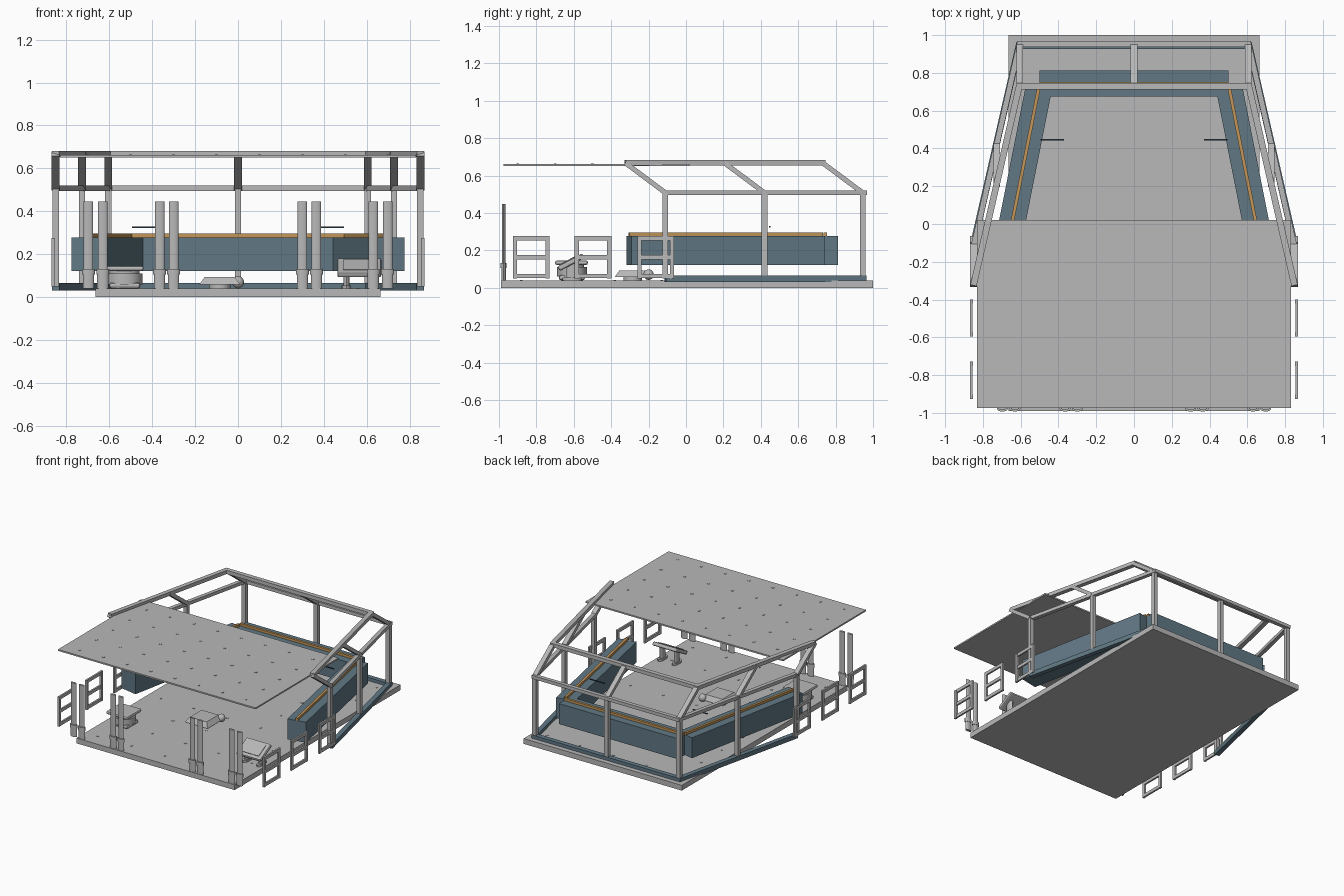
import bpy, bmesh, math
from mathutils import Vector, Matrix

if "Cube" in bpy.data.objects:
    bpy.data.objects.remove(bpy.data.objects["Cube"])


def mat(name, rgb):
    m = bpy.data.materials.new(name)
    m.diffuse_color = (*rgb, 1)
    m.use_nodes = True
    m.node_tree.nodes["Principled BSDF"].inputs["Base Color"].default_value = m.diffuse_color
    return m


GREY = mat("light grey", (0.48, 0.48, 0.48))
BLUE = mat("slate blue", (0.12, 0.19, 0.235))
ORANGE = mat("amber", (0.56, 0.31, 0.10))
DARK = mat("dark slate", (0.03, 0.05, 0.065))


def finish(name, bm, m):
    bmesh.ops.recalc_face_normals(bm, faces=bm.faces)
    me = bpy.data.meshes.new(name)
    bm.to_mesh(me)
    bm.free()
    me.materials.append(m)
    ob = bpy.data.objects.new(name, me)
    bpy.context.collection.objects.link(ob)
    return ob


def add_box(bm, size, matrix):
    bmesh.ops.create_cube(bm, size=1, matrix=matrix @ Matrix.Diagonal((*size, 1)))


def box(name, x, y, z, m, bevel=0):
    """Box from (min, max) ranges."""
    bm = bmesh.new()
    c = [(a + b) / 2 for a, b in (x, y, z)]
    add_box(bm, [b - a for a, b in (x, y, z)], Matrix.Translation(c))
    if bevel:
        bmesh.ops.bevel(bm, geom=bm.edges[:], offset=bevel, segments=2, affect='EDGES', profile=0.5)
    return finish(name, bm, m)


def beam(name, a, b, w, h, m):
    """Rectangular bar between two points; w is sideways, h is upward."""
    a, b = Vector(a), Vector(b)
    d = (b - a).normalized()
    side = d.cross((0, 0, 1))
    side = side.normalized() if side.length > 0.01 else Vector((1, 0, 0))
    rot = Matrix((side, d, side.cross(d))).transposed().to_4x4()
    bm = bmesh.new()
    add_box(bm, (w, (b - a).length, h), Matrix.Translation((a + b) / 2) @ rot)
    return finish(name, bm, m)


def cyl(name, x, y, z0, z1, rx, ry, m, sides=16):
    bm = bmesh.new()
    bmesh.ops.create_cone(bm, cap_ends=True, segments=sides, radius1=1, radius2=1, depth=1,
                          matrix=Matrix.Translation((x, y, (z0 + z1) / 2)) @ Matrix.Diagonal((rx, ry, z1 - z0, 1)))
    ob = finish(name, bm, m)
    bpy.context.view_layer.objects.active = ob
    ob.select_set(True)
    bpy.ops.object.shade_smooth_by_angle(angle=math.radians(40))
    ob.select_set(False)
    return ob


def studs(name, xs, ys, z):
    bm = bmesh.new()
    for x in xs:
        for y in ys:
            add_box(bm, (0.014, 0.014, 0.003), Matrix.Translation((x, y, z)))
    return finish(name, bm, GREY)


# Floor and roof plates with small studs
box("floor_plate", (-0.665, 0.665), (-0.99, 1.0), (0, 0.04), GREY)
box("roof_plate", (-0.83, 0.83), (-0.975, 0.02), (0.652, 0.663), GREY)
studs("floor_studs", [-0.56 + 0.28 * i for i in range(5)], [-0.88 + 0.25 * i for i in range(8)], 0.041)
studs("roof_studs", [-0.7 + 0.2 * i for i in range(8)], [-0.9 + 0.2 * i for i in range(5)], 0.664)

# Frame stations: (x, y) of each post; struts lean forward from the post tops
back, mid, front = (0.605, 0.945), (0.727, 0.42), (0.85, -0.11)
LEAN = 0.215
ZL, ZU = 0.508, 0.668
T = 0.03


def station(tag, x, y):
    beam(tag + "_post", (x, y, 0.05), (x, y, ZL), T, T, GREY)
    beam(tag + "_strut", (x, y, ZL), (x, y - LEAN, ZU), 0.036, 0.026, GREY)


station("back_centre", 0, back[1])
for s, side in ((-1, "left"), (1, "right")):
    for tag, (x, y) in (("back", back), ("middle", mid), ("front", front)):
        station(f"{side}_{tag}", s * x, y)
    bx, by, fx, fy = s * back[0], back[1], s * front[0], front[1]
    beam(side + "_lower_beam", (bx, by + 0.012, ZL), (fx, fy - 0.012, ZL), T, 0.025, GREY)
    beam(side + "_upper_beam", (bx, by - LEAN + 0.012, ZU), (fx, fy - LEAN, ZU), 0.034, 0.028, GREY)
    beam(side + "_bottom_rail", (bx, by + 0.015, 0.048), (fx, fy, 0.048), 0.036, 0.034, BLUE)
w = back[0] + 0.015
beam("back_lower_beam", (-w, back[1] + 0.008, ZL), (w, back[1] + 0.008, ZL), T, 0.025, GREY)
beam("back_upper_beam", (-w, back[1] - LEAN, ZU), (w, back[1] - LEAN, ZU), 0.034, 0.028, GREY)
beam("back_bottom_rail", (-w, back[1], 0.048), (w, back[1], 0.048), 0.036, 0.034, BLUE)

# U-shaped console with an amber strip on top
box("back_console", (-0.5, 0.5), (0.675, 0.812), (0.123, 0.278), BLUE)
box("back_console_strip", (-0.5, 0.5), (0.735, 0.753), (0.278, 0.296), ORANGE)
for s, side in ((-1, "left"), (1, "right")):
    p, q = (s * 0.502, 0.73), (s * 0.707, -0.305)
    beam(side + "_console", (*p, 0.2005), (*q, 0.2005), 0.14, 0.155, BLUE)
    beam(side + "_console_strip", (*p, 0.287), (*q, 0.287), 0.018, 0.018, ORANGE)
    beam(side + "_console_rod", (s * 0.37, 0.447, 0.326), (s * 0.495, 0.447, 0.326), 0.008, 0.006, DARK)

# Paired front pillars with collars
for s, side in ((-1, "left"), (1, "right")):
    for i, x in enumerate((0.30, 0.365, 0.63, 0.697)):
        n = f"{side}_pillar_{i + 1}"
        cyl(n, s * x, -0.975, 0.04, 0.447, 0.0225, 0.009, GREY, 12)
        cyl(n + "_collar", s * x, -0.977, 0.105, 0.132, 0.03, 0.016, GREY, 12)
        cyl(n + "_foot", s * x, -0.975, 0.04, 0.105, 0.026, 0.012, GREY, 12)

# Window frames floating beside the floor
for s, side in ((-1, "left"), (1, "right")):
    for i, yc in enumerate((-0.827, -0.497, -0.162)):
        bm = bmesh.new()
        for dy in (-0.087, 0.087):
            add_box(bm, (0.015, 0.023, 0.226), Matrix.Translation((s * 0.861, yc + dy, 0.163)))
        for z in (0.063, 0.162, 0.264):
            add_box(bm, (0.013, 0.174, 0.024), Matrix.Translation((s * 0.861, yc, z)))
        finish(f"{side}_window_frame_{i + 1}", bm, GREY)

# Left station: stacked stool
box("stool_base", (-0.60, -0.455), (-0.68, -0.54), (0.04, 0.068), GREY, 0.012)
cyl("stool_body", -0.53, -0.61, 0.06, 0.11, 0.085, 0.08, GREY)
cyl("stool_neck", -0.53, -0.61, 0.10, 0.13, 0.07, 0.065, GREY)
box("stool_top", (-0.62, -0.44), (-0.70, -0.525), (0.122, 0.146), GREY, 0.01)

# Centre station: low slab with a ball
bm = bmesh.new()
bmesh.ops.create_cone(bm, cap_ends=True, segments=4, radius1=0.135, radius2=0.10, depth=0.035,
                      matrix=Matrix.Translation((-0.085, -0.285, 0.076)) @ Matrix.Rotation(math.pi / 4, 4, 'Z'))
finish("centre_slab", bm, GREY)
cyl("centre_slab_foot", -0.085, -0.285, 0.04, 0.062, 0.05, 0.05, GREY)
bm = bmesh.new()
bmesh.ops.create_uvsphere(bm, u_segments=16, v_segments=10, radius=0.028,
                          matrix=Matrix.Translation((0.0, -0.2, 0.07)))
ball = finish("centre_ball", bm, GREY)
for f in ball.data.polygons:
    f.use_smooth = True

# Right station: tilted panel on two legs
tilt = Matrix.Translation((0.565, -0.615, 0.137)) @ Matrix.Rotation(math.radians(28), 4, 'X')
bm = bmesh.new()
add_box(bm, (0.205, 0.15, 0.028), tilt)
bmesh.ops.bevel(bm, geom=bm.edges[:], offset=0.009, segments=2, affect='EDGES', profile=0.5)
finish("tilted_panel", bm, GREY)
bm = bmesh.new()
add_box(bm, (0.15, 0.10, 0.006), tilt @ Matrix.Translation((0, 0, 0.015)))
finish("tilted_panel_inset", bm, GREY)
for i, x in enumerate((0.505, 0.625)):
    cyl(f"panel_leg_{i + 1}", x, -0.61, 0.04, 0.135, 0.014, 0.03, GREY)
    cyl(f"panel_leg_foot_{i + 1}", x, -0.61, 0.04, 0.055, 0.022, 0.05, GREY)
